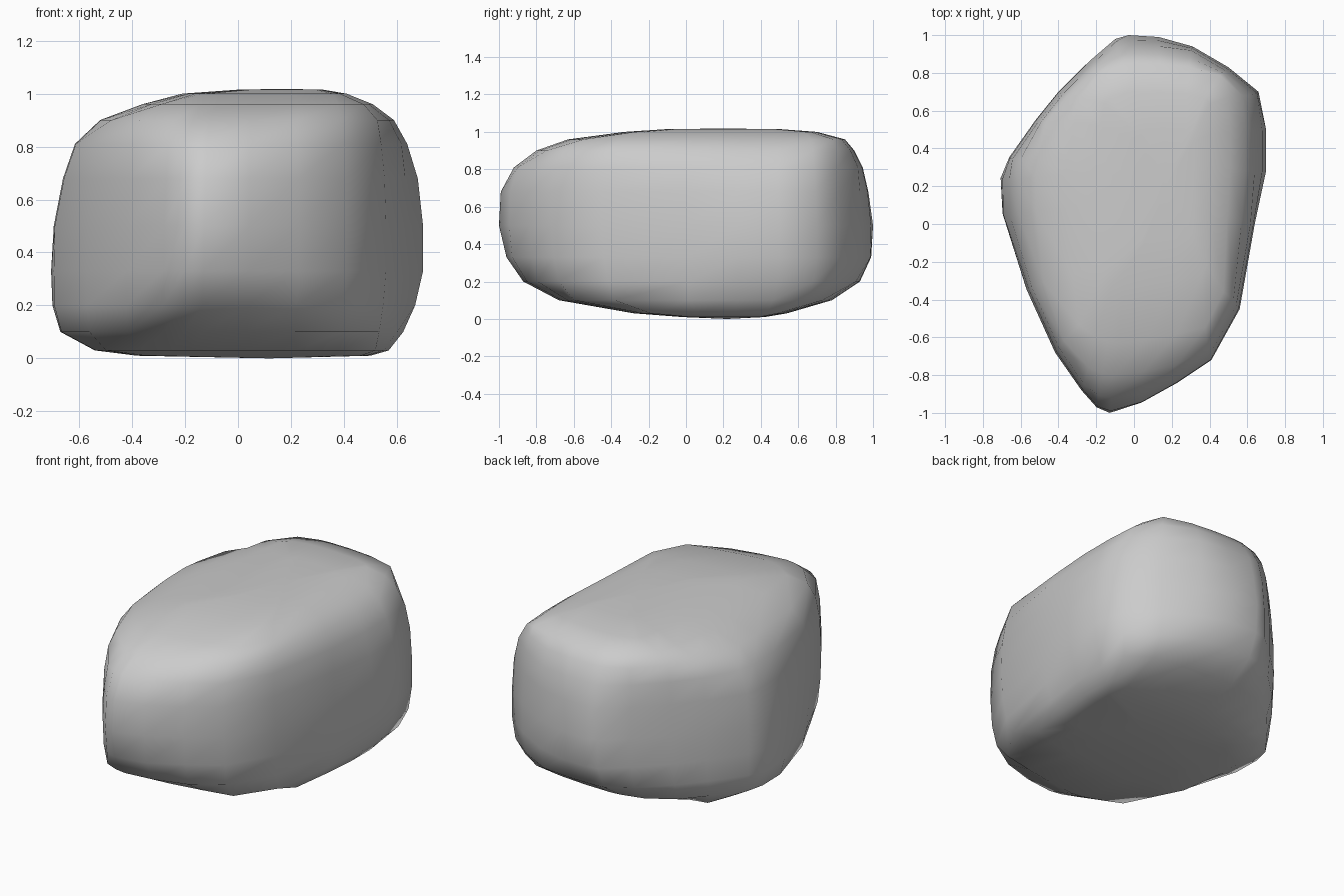
import bpy, bmesh

# Widest outline of the rock, seen from above
OUTLINE = [(-0.13, -1.0), (0.04, -0.945), (0.23, -0.84), (0.41, -0.72), (0.56, -0.45),
           (0.64, 0.0), (0.70, 0.28), (0.70, 0.5), (0.66, 0.7), (0.50, 0.83),
           (0.31, 0.94), (0.13, 0.99), (-0.03, 1.0), (-0.10, 0.98), (-0.24, 0.86),
           (-0.40, 0.70), (-0.52, 0.55), (-0.66, 0.35), (-0.705, 0.24), (-0.695, 0.05),
           (-0.57, -0.35), (-0.42, -0.68), (-0.28, -0.88), (-0.2, -0.97)]

# Height, then the x and y extent of the rock at that height
LEVELS = [(0.01, -0.38, 0.50, -0.02, 0.42),
          (0.03, -0.54, 0.57, -0.28, 0.54),
          (0.10, -0.67, 0.625, -0.68, 0.78),
          (0.20, -0.70, 0.67, -0.87, 0.93),
          (0.33, -0.705, 0.70, -0.96, 0.99),
          (0.50, -0.695, 0.70, -1.0, 1.0),
          (0.68, -0.66, 0.68, -0.99, 0.975),
          (0.81, -0.615, 0.64, -0.92, 0.945),
          (0.90, -0.52, 0.59, -0.80, 0.90),
          (0.96, -0.36, 0.51, -0.63, 0.85),
          (1.00, -0.21, 0.41, -0.33, 0.70),
          (1.015, 0.0, 0.32, -0.1, 0.5)]
FULLNESS = 0.6  # 0 = scaled outline, 1 = outline cut off at the extents


def fit(v, v0, v1, half):
    scaled = v0 + (v + half) / (2 * half) * (v1 - v0)
    cut = min(max(v, v0), v1)
    return scaled + (cut - scaled) * FULLNESS


def ring(bm, level):
    z, x0, x1, y0, y1 = level
    return [bm.verts.new((fit(x, x0, x1, 0.7025), fit(y, y0, y1, 1.0), z))
            for x, y in OUTLINE]


# Rock: stacked rings, closed with a fan at top and bottom
bm = bmesh.new()
rings = [ring(bm, lv) for lv in LEVELS]
bottom = bm.verts.new((0.12, 0.22, 0.0))
top = bm.verts.new((0.17, 0.2, 1.018))
n = len(OUTLINE)
for i in range(n):
    j = (i + 1) % n
    for a, b in zip(rings, rings[1:]):
        bm.faces.new((a[i], a[j], b[j], b[i]))
    bm.faces.new((bottom, rings[0][j], rings[0][i]))
    bm.faces.new((top, rings[-1][i], rings[-1][j]))
bmesh.ops.recalc_face_normals(bm, faces=bm.faces)
for f in bm.faces:
    f.smooth = True

mesh = bpy.data.meshes.new("rock")
bm.to_mesh(mesh)
bm.free()
rock = bpy.data.objects.new("rock", mesh)
bpy.context.collection.objects.link(rock)
